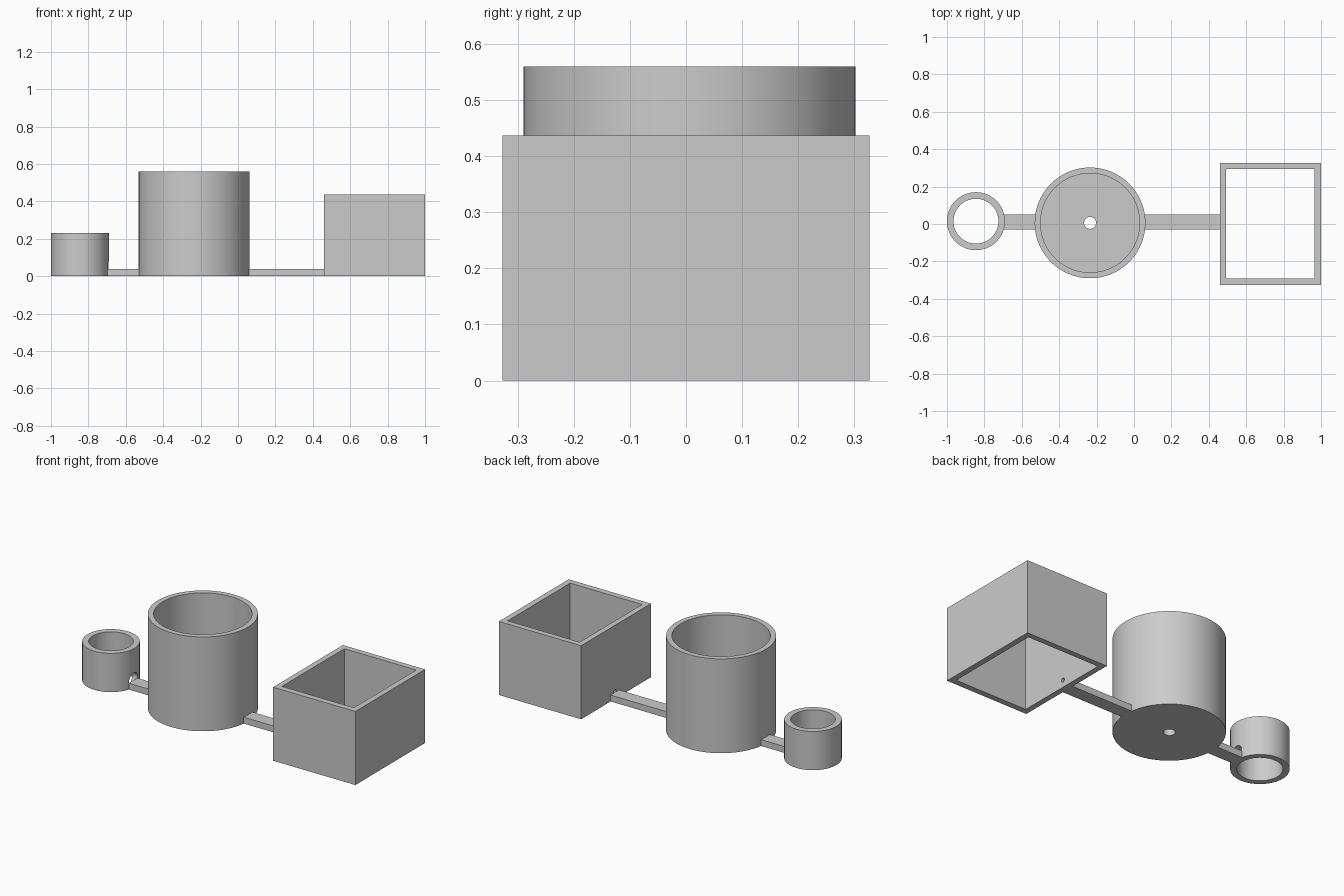
import bpy, bmesh, math
from mathutils import Matrix, Vector

if "Cube" in bpy.data.objects:
    bpy.data.objects.remove(bpy.data.objects["Cube"])

grey = bpy.data.materials.new("plain grey")
grey.use_nodes = True
COLOUR = (0.6, 0.6, 0.6, 1)
grey.diffuse_color = COLOUR
grey.node_tree.nodes["Principled BSDF"].inputs["Base Color"].default_value = COLOUR


def finish(name, bm, smooth=False):
    bmesh.ops.recalc_face_normals(bm, faces=bm.faces)
    mesh = bpy.data.meshes.new(name)
    bm.to_mesh(mesh)
    bm.free()
    mesh.materials.append(grey)
    obj = bpy.data.objects.new(name, mesh)
    bpy.context.collection.objects.link(obj)
    if smooth:
        bpy.ops.object.select_all(action="DESELECT")
        obj.select_set(True)
        bpy.context.view_layer.objects.active = obj
        bpy.ops.object.shade_smooth_by_angle(angle=math.radians(30))
    return obj


def lathe(name, centre, profile, steps=96):
    """Revolve a closed (radius, height) outline about a vertical axis."""
    bm = bmesh.new()
    verts = [bm.verts.new((r, 0, z)) for r, z in profile]
    edges = [bm.edges.new((v, verts[i - 1])) for i, v in enumerate(verts)]
    bmesh.ops.spin(bm, geom=verts + edges, cent=(0, 0, 0), axis=(0, 0, 1),
                   angle=math.tau, steps=steps, use_merge=True)
    bmesh.ops.remove_doubles(bm, verts=bm.verts, dist=0.0001)
    bmesh.ops.translate(bm, verts=bm.verts, vec=(*centre, 0))
    return finish(name, bm, True)


def box(name, low, high):
    low, high = Vector(low), Vector(high)
    bm = bmesh.new()
    place = Matrix.Translation((low + high) / 2) @ Matrix.Diagonal((*(high - low), 1))
    bmesh.ops.create_cube(bm, size=1, matrix=place)
    return finish(name, bm)


def cut(target, cutter):
    cutter.hide_render = True
    cutter.hide_set(True)
    mod = target.modifiers.new("opening", "BOOLEAN")
    mod.operation = "DIFFERENCE"
    mod.solver = "EXACT"
    mod.object = cutter


def rod(name, centre, radius, length):
    """Cylinder lying along x, used to drill openings."""
    bm = bmesh.new()
    place = Matrix.Translation(centre) @ Matrix.Rotation(math.pi / 2, 4, "Y")
    bmesh.ops.create_cone(bm, cap_ends=True, segments=32, radius1=radius,
                          radius2=radius, depth=length, matrix=place)
    return finish(name, bm)


# Small open ring cup with a round opening above its bar
small_cup = lathe("small_cup", (-0.845, 0.015),
                  [(0.155, 0), (0.155, 0.23), (0.12, 0.23), (0.12, 0)])
cut(small_cup, rod("small_cup_cutter", (-0.7, 0.01, 0.047), 0.038, 0.12))

# Large cup with a floor and a central drain hole
lathe("large_cup", (-0.235, 0.006),
      [(0.032, 0), (0.296, 0), (0.296, 0.56), (0.265, 0.56),
       (0.265, 0.035), (0.032, 0.035)])

# Square bin, open at top and bottom, with a pin hole in the inner wall
square_bin = box("square_bin", (0.46, -0.327, 0), (1, 0.327, 0.437))
cut(square_bin, box("bin_cutter", (0.493, -0.292, -0.1), (0.966, 0.294, 0.6)))
cut(square_bin, rod("pin_hole_cutter", (0.47, 0.01, 0.043), 0.012, 0.1))

# Connecting bars
box("small_bar", (-0.697, -0.03, 0), (-0.525, 0.05, 0.038))
box("large_bar", (0.055, -0.03, 0), (0.462, 0.05, 0.038))
